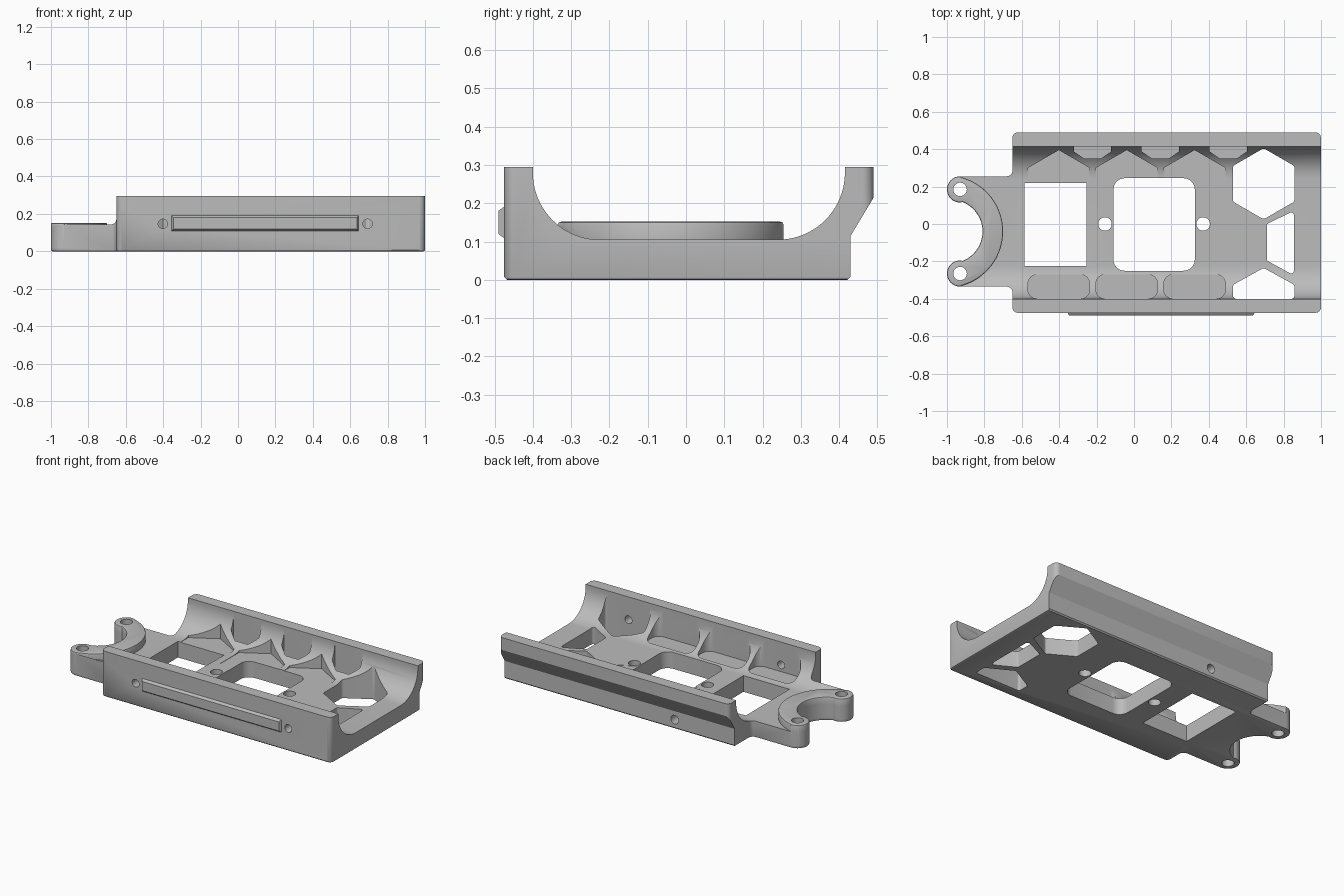
import bpy, bmesh, math
from mathutils import Vector

cube = bpy.data.objects.get("Cube")
if cube:
    bpy.data.objects.remove(cube, do_unlink=True)

grey = bpy.data.materials.new("plain_grey")
grey.use_nodes = True
grey.diffuse_color = (0.5, 0.5, 0.5, 1)
grey.node_tree.nodes["Principled BSDF"].inputs["Base Color"].default_value = (0.5, 0.5, 0.5, 1)


def arc(cx, cy, r, start, end, n=16):
    angles = [math.radians(start + (end - start) * i / n) for i in range(n + 1)]
    return [(cx + r * math.cos(a), cy + r * math.sin(a)) for a in angles]


def circle(cx, cy, r):
    return arc(cx, cy, r, 0, 360, 32)[:-1]


def box(x0, x1, y0, y1):
    return [(x0, y0), (x1, y0), (x1, y1), (x0, y1)]


def rounded(points, radius, n=6):
    """Replace every corner of a polygon with a circular arc."""
    out = []
    for i, p in enumerate(points):
        p = Vector(p)
        u = (Vector(points[i - 1]) - p).normalized()
        v = (Vector(points[(i + 1) % len(points)]) - p).normalized()
        half = u.angle(v) / 2
        d, w = radius / math.tan(half), math.sin(half)
        for k in range(n + 1):
            t = k / n
            a, b, c = (1 - t) ** 2, 2 * w * t * (1 - t), t * t
            out.append(tuple((a * (p + u * d) + b * p + c * (p + v * d)) / (a + b + c)))
    return out


def prism(name, points, lo, hi, axis="z", bevel_at=None, bevel=0.008):
    """Extrude a polygon along an axis, optionally softening one end's rim."""
    place = {"x": lambda a, b, h: (h, a, b),
             "y": lambda a, b, h: (a, h, b),
             "z": lambda a, b, h: (a, b, h)}[axis]
    bm = bmesh.new()
    rings = [[bm.verts.new(place(a, b, h)) for a, b in points] for h in (lo, hi)]
    for ring in rings:
        bm.faces.new(ring)
    n = len(points)
    for i in range(n):
        j = (i + 1) % n
        bm.faces.new((rings[0][i], rings[0][j], rings[1][j], rings[1][i]))
    bmesh.ops.recalc_face_normals(bm, faces=bm.faces)
    if bevel_at is not None:
        rim = [e for e in bm.edges if all(abs(v.co.z - bevel_at) < 1e-5 for v in e.verts)]
        bmesh.ops.bevel(bm, geom=rim, offset=bevel, segments=2, profile=0.5, affect="EDGES")
    mesh = bpy.data.meshes.new(name)
    bm.to_mesh(mesh)
    bm.free()
    mesh.materials.append(grey)
    ob = bpy.data.objects.new(name, mesh)
    bpy.context.collection.objects.link(ob)
    return ob


def combine(target, tool, operation):
    mod = target.modifiers.new(operation.lower(), "BOOLEAN")
    mod.operation, mod.object, mod.solver = operation, tool, "EXACT"
    bpy.context.view_layer.objects.active = target
    bpy.ops.object.modifier_apply(modifier=mod.name)
    bpy.data.objects.remove(tool, do_unlink=True)


def cut(points, lo=-0.1, hi=0.5, axis="z"):
    combine(cradle, prism("cutter", points, lo, hi, axis), "DIFFERENCE")


# Trough cross-section with curved inner walls and a flared back lip
section = ([(-0.467, 0), (0.422, 0), (0.43, 0.008), (0.43, 0.115), (0.49, 0.215),
            (0.49, 0.295), (0.415, 0.295)]
           + arc(0.24, 0.28, 0.175, 0, -90, 20)
           + arc(-0.225, 0.28, 0.175, -90, -180, 20)
           + [(-0.40, 0.295), (-0.475, 0.295), (-0.475, 0.008)])
cradle = prism("cradle_body", section, -1.1, 1.1, "x")

# Plan outline: long tray plus a forked mounting tab
ears = (arc(-0.93, 0.185, 0.07, 90, 270) + arc(-0.98, -0.04, 0.17, 68, -68, 24)
        + arc(-0.93, -0.265, 0.07, 90, 270))
tray = rounded(box(-0.65, 1, -0.475, 0.49), 0.03)
neck_low = arc(-0.68, -0.365, 0.03, 90, 0, 6)
neck_high = arc(-0.68, 0.285, 0.03, 0, -90, 6)
outline = ears + neck_low + tray + neck_high
combine(cradle, prism("plan", outline, 0, 0.4, "z", 0), "INTERSECT")

# Raised collar around the fork
collar = ears + arc(-1.0, -0.04, 0.30, -75, 75, 32)
combine(cradle, prism("collar", collar, 0.02, 0.152, "z", 0.152), "UNION")

# Floor windows
cut(box(-0.585, -0.255, -0.225, 0.22))
cut(rounded(box(-0.11, 0.325, -0.25, 0.245), 0.06))

# Honeycomb openings at the right-hand end
hexagon = [(0.19 * math.sin(k * math.pi / 3), 0.19 * math.cos(k * math.pi / 3)) for k in range(6)]
cut(rounded([(0.693 + x, 0.215 + y) for x, y in hexagon], 0.02))
cut(rounded([(0.855, 0.07), (0.71, 0), (0.71, -0.195), (0.855, -0.275)], 0.015))
cut(rounded([(0.693, -0.235), (0.53, -0.325), (0.53, -0.40), (0.857, -0.40), (0.857, -0.325)], 0.015))

# Relief pockets carved into the curved walls, leaving ribs
floor = 0.103
notch = [(-0.10, 0.415), (-0.10, 0.388), (-0.045, 0.35), (0.045, 0.35), (0.10, 0.388), (0.10, 0.415)]
for i in range(3):
    x0 = -0.402 + 0.363 * i
    cut([(x0 + x, 0.205 + y) for x, y in hexagon], floor)
    cut(rounded(box(x0 - 0.165, x0 + 0.165, -0.40, -0.27), 0.05), floor)
    cut([(x0 + 0.18 + x, y) for x, y in notch], floor)

# Screw holes in the floor and the fork
for x, y in ((-0.155, 0), (0.37, 0), (-0.93, 0.185), (-0.93, -0.265)):
    cut(circle(x, y, 0.036))

# Holes through the front wall and a blind hole in the back
for x in (-0.402, 0.693):
    cut(circle(x, 0.147, 0.025), -0.6, -0.3, "y")
cut(circle(-0.22, 0.06, 0.028), 0.33, 0.6, "y")

# Chamfered rail on the front wall
rail = prism("front_rail", box(-0.358, 0.648, 0.105, 0.195), -0.49, -0.47, "y")
for v in rail.data.vertices:
    if v.co.y < -0.48:
        v.co.x += 0.012 if v.co.x < 0 else -0.012
        v.co.z += 0.015 if v.co.z < 0.15 else -0.015

# Smooth the curved surfaces and keep crisp edges
bpy.ops.object.select_all(action="DESELECT")
cradle.select_set(True)
bpy.context.view_layer.objects.active = cradle
bpy.ops.object.shade_smooth_by_angle(angle=math.radians(30))
